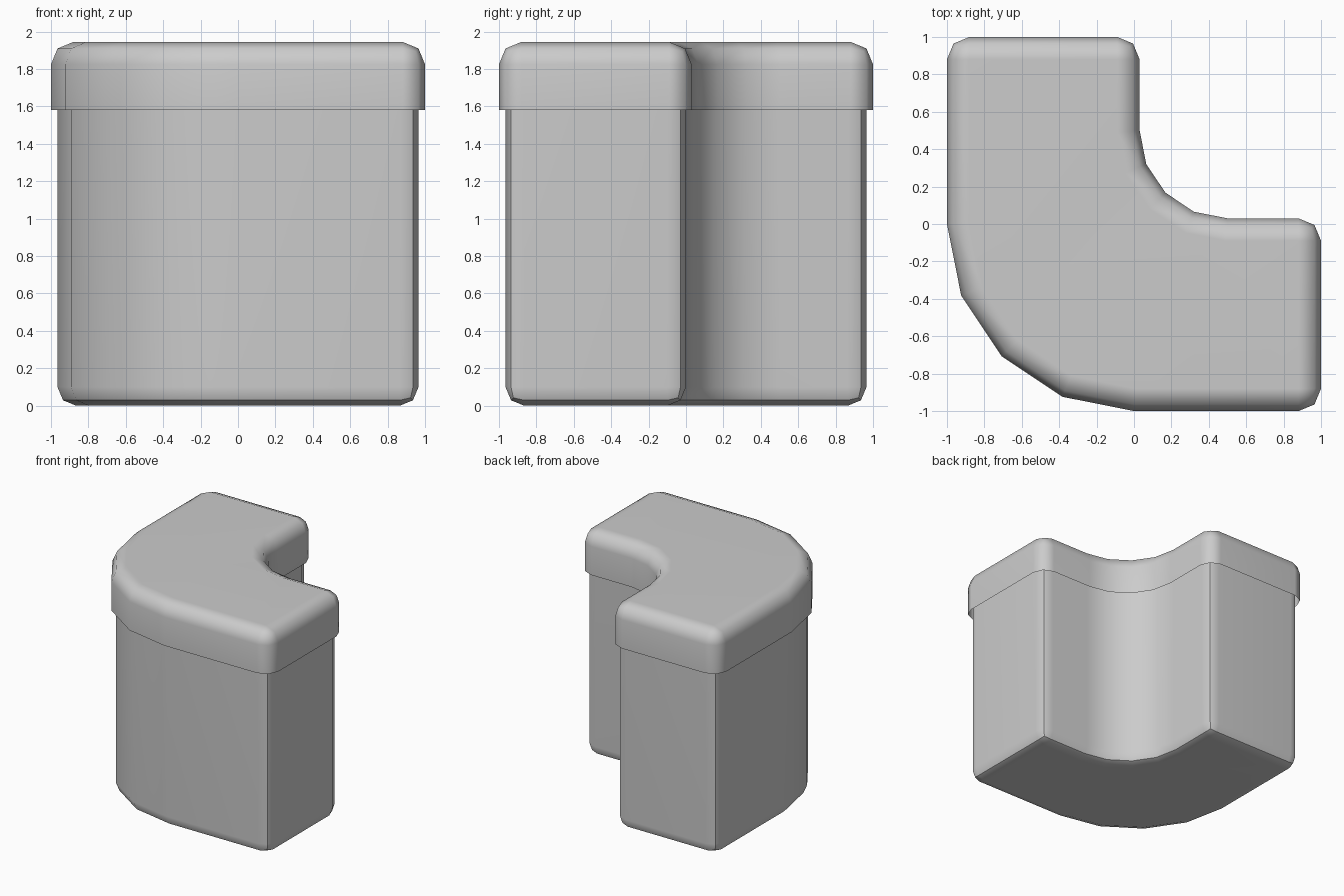
import bpy
import bmesh
from math import cos, sin, pi, radians

cube = bpy.data.objects.get("Cube")
if cube:
    bpy.data.objects.remove(cube, do_unlink=True)

grey = bpy.data.materials.new("light_grey")
grey.use_nodes = True
colour = (0.6, 0.6, 0.6, 1)
grey.diffuse_color = colour
grey.node_tree.nodes["Principled BSDF"].inputs["Base Color"].default_value = colour


def arc(cx, cy, radius, start, end, steps=4):
    angles = [radians(start + (end - start) * i / steps) for i in range(steps + 1)]
    return [(cx + radius * cos(a), cy + radius * sin(a)) for a in angles]


def elbow_outline(half, inner):
    """Curved corner plan: outer quarter arc, two square ends, inner quarter arc."""
    outer = arc(0, 0, half, 180, 270)
    inside = arc(0.5, 0.5, 0.5 - inner, 270, 180)
    return outer + [(half, -half), (half, inner)] + inside + [(inner, half), (-half, half)]


def elbow(name, outline, z0, z1, bevel, rounded_z, open_bottom, smooth_angle):
    bm = bmesh.new()
    base = bm.faces.new([bm.verts.new((x, y, z0)) for x, y in outline])
    new = bmesh.ops.extrude_face_region(bm, geom=[base], use_keep_orig=True)["geom"]
    bmesh.ops.translate(bm, vec=(0, 0, z1 - z0),
                        verts=[v for v in new if isinstance(v, bmesh.types.BMVert)])
    bmesh.ops.recalc_face_normals(bm, faces=bm.faces[:])
    if open_bottom:
        bottom = [f for f in bm.faces if all(abs(v.co.z - z0) < 1e-4 for v in f.verts)]
        bmesh.ops.delete(bm, geom=bottom, context="FACES_ONLY")

    # Round the upright corners and one horizontal rim
    def rounded(e):
        a, b = (v.co.z for v in e.verts)
        on_rim = abs(a - rounded_z) < 1e-4 and abs(b - rounded_z) < 1e-4
        upright = abs(a - b) > 0.1
        return on_rim or (upright and e.calc_face_angle(0) > radians(40))

    bmesh.ops.bevel(bm, geom=[e for e in bm.edges if rounded(e)], offset=bevel,
                    segments=2, profile=0.5, affect="EDGES", clamp_overlap=True)
    mesh = bpy.data.meshes.new(name)
    bm.to_mesh(mesh)
    bm.free()
    mesh.materials.append(grey)
    obj = bpy.data.objects.new(name, mesh)
    bpy.context.collection.objects.link(obj)
    bpy.ops.object.select_all(action="DESELECT")
    obj.select_set(True)
    bpy.context.view_layer.objects.active = obj
    bpy.ops.object.shade_smooth_by_angle(angle=radians(smooth_angle))
    normals = obj.modifiers.new("even_shading", "WEIGHTED_NORMAL")
    normals.keep_sharp = True
    return obj


# Main body, rounded at the floor
elbow("body", elbow_outline(0.965, 0), 0, 1.8, 0.1, 0, False, 30)
# Overhanging lid, rounded on top and open underneath
elbow("lid", elbow_outline(1, 0.03), 1.58, 1.945, 0.12, 1.945, True, 80)
